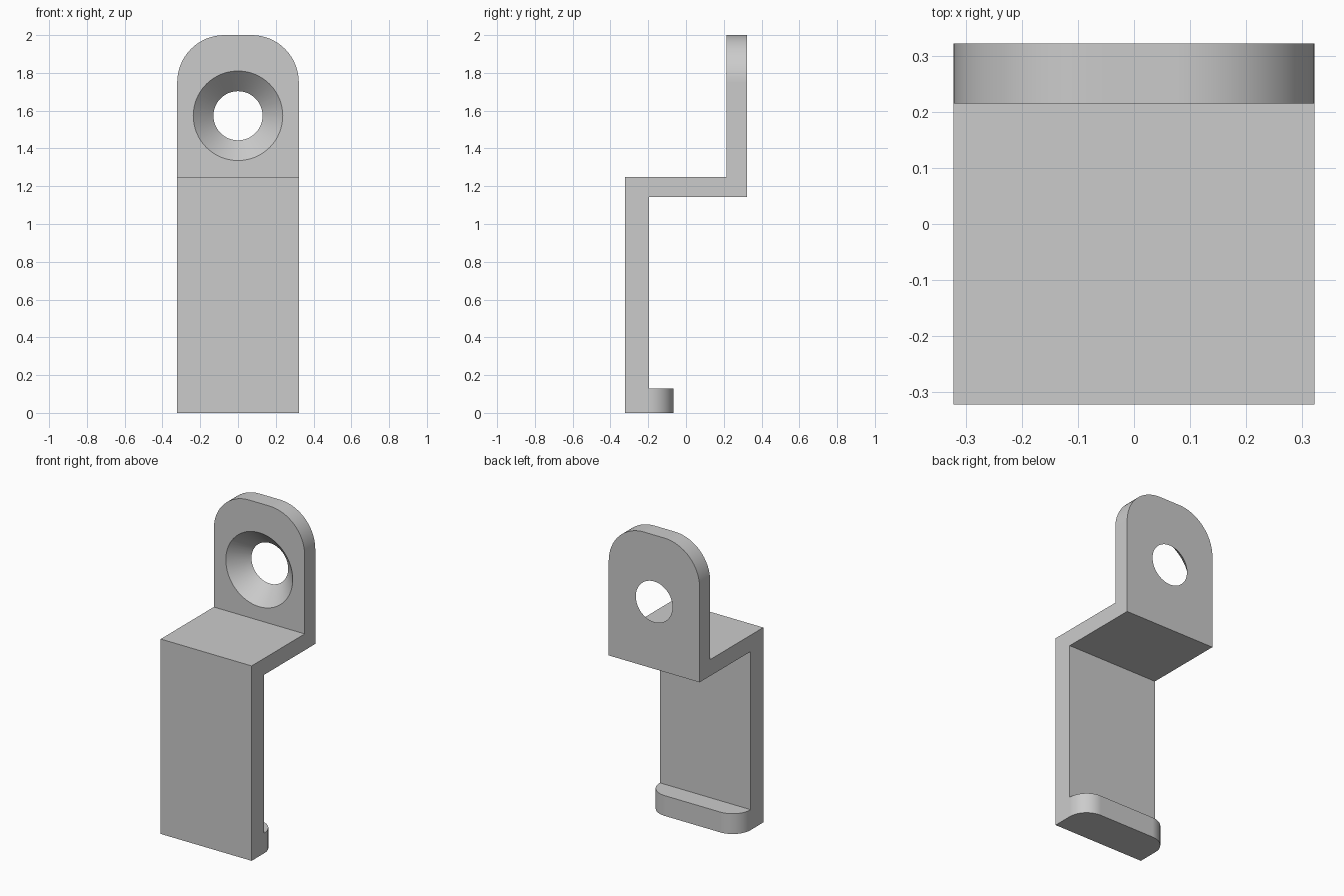
import bpy, bmesh
from math import radians
from mathutils import Matrix

cube = bpy.data.objects.get("Cube")
if cube:
    bpy.data.objects.remove(cube, do_unlink=True)

HALF = 0.322                      # half width and half depth
TAB_FRONT, PLATE_BACK, LIP_BACK = 0.215, -0.195, -0.067
SHELF_TOP, SHELF_BOTTOM, LIP_TOP = 1.248, 1.143, 0.13

metal = bpy.data.materials.new("plain grey")
metal.use_nodes = True
GREY = (0.6, 0.6, 0.6, 1)
metal.diffuse_color = GREY
metal.node_tree.nodes["Principled BSDF"].inputs["Base Color"].default_value = GREY


def add_object(name, bm):
    mesh = bpy.data.meshes.new(name)
    bm.to_mesh(mesh)
    bm.free()
    obj = bpy.data.objects.new(name, mesh)
    bpy.context.collection.objects.link(obj)
    mesh.materials.append(metal)
    return obj


def round_edges(bm, test, radius):
    edges = [e for e in bm.edges if all(test(v.co) for v in e.verts)]
    bmesh.ops.bevel(bm, geom=edges, offset=radius, segments=16,
                    profile=0.5, affect='EDGES')


# Bracket: side profile (y, z) swept across the width
profile = [(-HALF, 0), (LIP_BACK, 0), (LIP_BACK, LIP_TOP), (PLATE_BACK, LIP_TOP),
           (PLATE_BACK, SHELF_BOTTOM), (HALF, SHELF_BOTTOM), (HALF, 2),
           (TAB_FRONT, 2), (TAB_FRONT, SHELF_TOP), (-HALF, SHELF_TOP)]
bm = bmesh.new()
side = bm.faces.new([bm.verts.new((-HALF, y, z)) for y, z in profile])
swept = bmesh.ops.extrude_face_region(bm, geom=[side])["geom"]
bmesh.ops.translate(bm, vec=(2 * HALF, 0, 0),
                    verts=[g for g in swept if isinstance(g, bmesh.types.BMVert)])
bmesh.ops.recalc_face_normals(bm, faces=bm.faces)

# Rounded tab shoulders and rounded lip ends
for s in (-1, 1):
    round_edges(bm, lambda c: c.x * s > HALF - 0.001 and c.z > 1.999, 0.25)
    round_edges(bm, lambda c: c.x * s > HALF - 0.001
                and abs(c.y - LIP_BACK) < 0.001, 0.126)
bracket = add_object("bracket", bm)

# Countersunk screw hole: 45 degree cone, wide at the front
EXTRA = 0.02
bm = bmesh.new()
bmesh.ops.create_cone(bm, cap_ends=True, segments=64,
                      radius1=0.237 + EXTRA, radius2=0.13 - EXTRA,
                      depth=HALF - TAB_FRONT + 2 * EXTRA)
bm.transform(Matrix.Translation((0, (HALF + TAB_FRONT) / 2, 1.573))
             @ Matrix.Rotation(radians(-90), 4, 'X'))
cutter = add_object("screw_hole_cutter", bm)
cutter.hide_render = True

bpy.ops.object.select_all(action='DESELECT')
bracket.select_set(True)
bpy.context.view_layer.objects.active = bracket
cut = bracket.modifiers.new("screw hole", 'BOOLEAN')
cut.object = cutter
cut.solver = 'EXACT'
bpy.ops.object.modifier_apply(modifier=cut.name)
bpy.data.objects.remove(cutter, do_unlink=True)

# Smooth curves, crisp corners
bpy.ops.object.shade_smooth_by_angle(angle=radians(30))
weighted = bracket.modifiers.new("even shading", 'WEIGHTED_NORMAL')
weighted.keep_sharp = True
